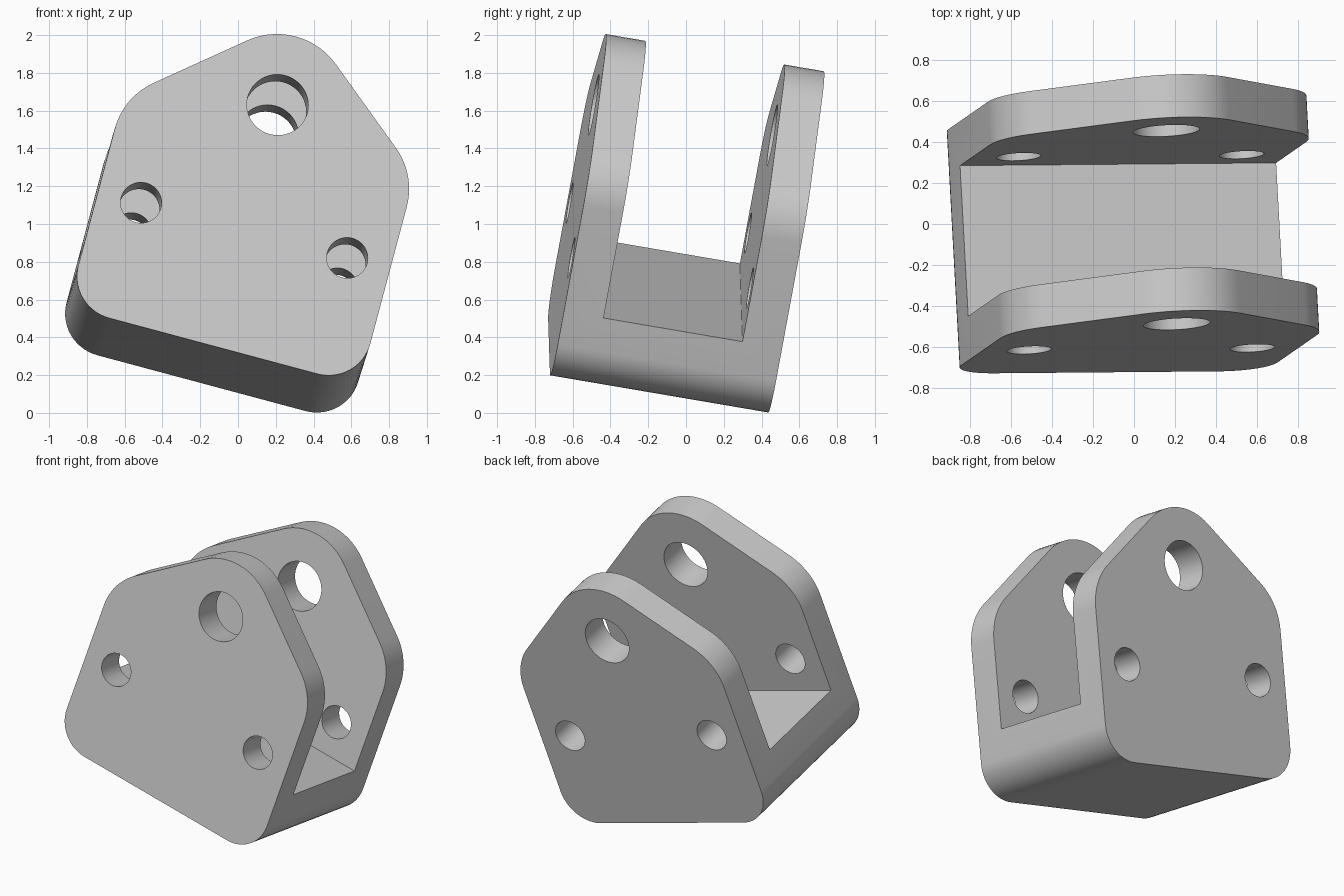
import bpy, bmesh, math
from mathutils import Vector, Matrix, Euler

cube = bpy.data.objects.get("Cube")
if cube:
    bpy.data.objects.remove(cube, do_unlink=True)

DEPTH, PLATE, FLOOR = 1.173, 0.213, -0.257
TILT = Matrix.Translation((0.0, -0.608, 1.0)) @ Euler(
    [math.radians(a) for a in (-10, 15, 0.5)]).to_matrix().to_4x4()

grey = bpy.data.materials.new("light grey")
grey.use_nodes = True
grey.diffuse_color = (0.6, 0.6, 0.6, 1)
grey.node_tree.nodes["Principled BSDF"].inputs["Base Color"].default_value = (0.6, 0.6, 0.6, 1)


def rounded(corners, steps=14):
    """Outline of a convex polygon whose corners (x, z, radius) become arcs."""
    pts = []
    for i, (x, z, r) in enumerate(corners):
        p = Vector((x, z))
        a = (Vector(corners[i - 1][:2]) - p).normalized()
        b = (Vector(corners[(i + 1) % len(corners)][:2]) - p).normalized()
        half = a.angle(b) / 2
        centre = p + (a + b).normalized() * r / math.sin(half)
        start = p + a * r / math.tan(half) - centre
        turn = math.pi - 2 * half
        for k in range(steps + 1):
            pts.append(centre + Matrix.Rotation(turn * k / steps, 2) @ start)
    return pts


def circle(x, z, r, n=48):
    return [Vector((x + r * math.cos(math.tau * k / n), z + r * math.sin(math.tau * k / n)))
            for k in range(n)]


def prism(name, outline, y0, y1):
    """Extrude an x-z outline along y."""
    bm = bmesh.new()
    face = bm.faces.new([bm.verts.new((p.x, y0, p.y)) for p in outline])
    ext = bmesh.ops.extrude_face_region(bm, geom=[face])["geom"]
    bmesh.ops.translate(bm, vec=(0, y1 - y0, 0),
                        verts=[v for v in ext if isinstance(v, bmesh.types.BMVert)])
    bmesh.ops.recalc_face_normals(bm, faces=bm.faces)
    mesh = bpy.data.meshes.new(name)
    bm.to_mesh(mesh)
    bm.free()
    mesh.materials.append(grey)
    obj = bpy.data.objects.new(name, mesh)
    obj.matrix_world = TILT
    bpy.context.collection.objects.link(obj)
    return obj


# Five-sided rounded block
MID = 0.04
bracket = prism("clevis_bracket", rounded([
    (MID - 0.8, -0.668, 0.23), (MID + 0.8, -0.668, 0.23), (MID + 0.8, 0.502, 0.38),
    (MID, 1.169, 0.38), (MID - 0.8, 0.502, 0.38)]), 0, DEPTH)

# Slot between the two plates, then the pin hole and two bolt holes
slot = [Vector(p) for p in ((-2, FLOOR), (2, FLOOR), (2, 2), (-2, 2))]
cutters = [prism("slot_cutter", slot, PLATE, DEPTH - PLATE),
           prism("pin_hole_cutter", circle(MID, 0.674, 0.163), -0.2, DEPTH + 0.2)]
for side in (-1, 1):
    cutters.append(prism("bolt_hole_cutter", circle(MID + side * 0.565, -0.024, 0.109),
                         -0.2, DEPTH + 0.2))

bpy.ops.object.select_all(action="DESELECT")
bpy.context.view_layer.objects.active = bracket
bracket.select_set(True)
for cutter in cutters:
    cutter.hide_render = True
    mod = bracket.modifiers.new(cutter.name, "BOOLEAN")
    mod.operation = "DIFFERENCE"
    mod.solver = "EXACT"
    mod.object = cutter
    bpy.ops.object.modifier_apply(modifier=mod.name)
    bpy.data.objects.remove(cutter, do_unlink=True)

bpy.ops.object.shade_smooth_by_angle(angle=math.radians(30))
